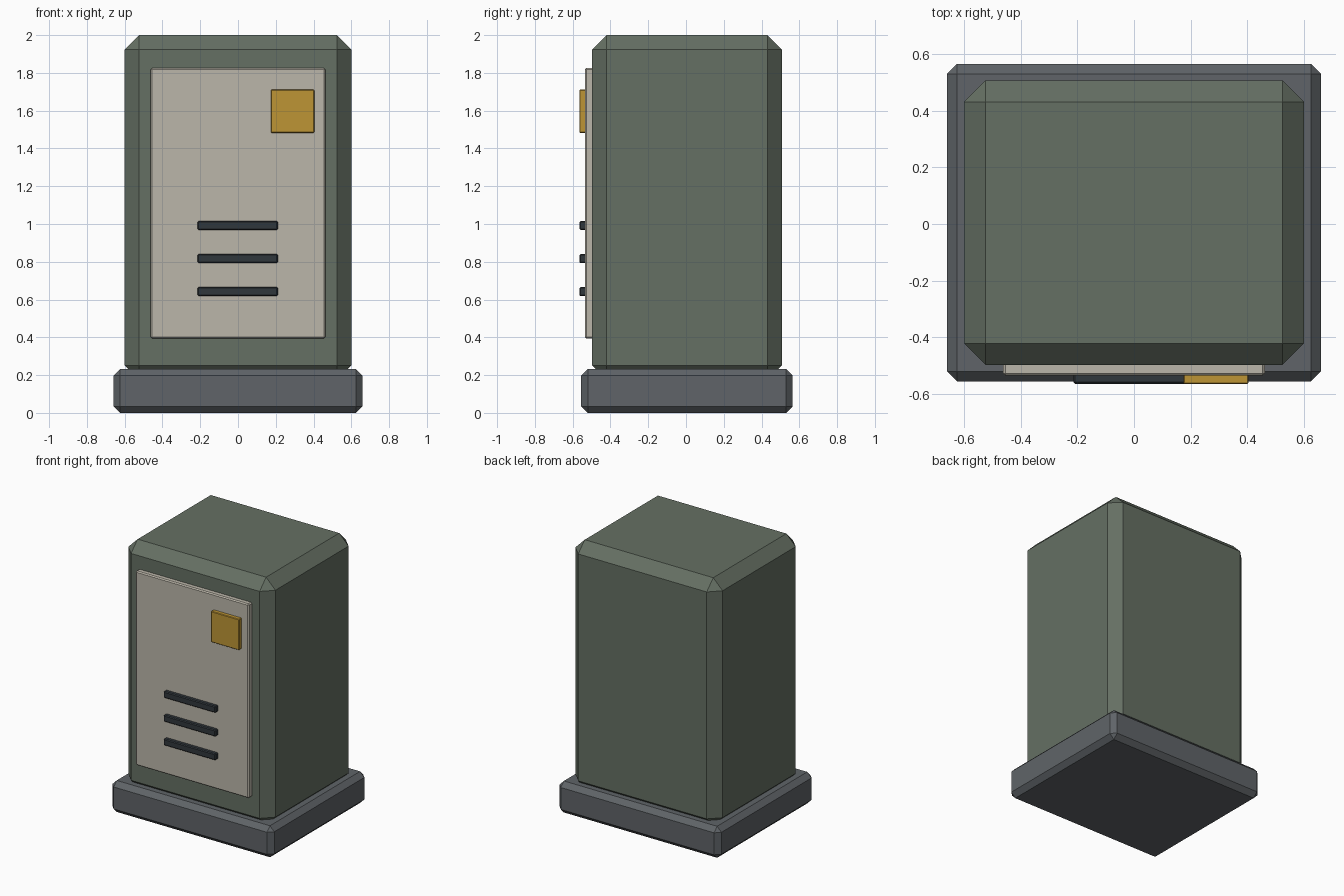
import bpy

if "Cube" in bpy.data.objects:
    bpy.data.objects.remove(bpy.data.objects["Cube"])


def material(name, rgb):
    mat = bpy.data.materials.new(name)
    mat.diffuse_color = (*rgb, 1)
    mat.use_nodes = True
    mat.node_tree.nodes["Principled BSDF"].inputs["Base Color"].default_value = mat.diffuse_color
    return mat


def box(name, low, high, bevel, mat):
    """Chamfered box spanning two opposite corners."""
    centre = [(a + b) / 2 for a, b in zip(low, high)]
    bpy.ops.mesh.primitive_cube_add(size=1, location=centre)
    ob = bpy.context.object
    ob.name = name
    ob.scale = [b - a for a, b in zip(low, high)]
    bpy.ops.object.transform_apply(location=False, rotation=False, scale=True)
    mod = ob.modifiers.new("chamfer", 'BEVEL')
    mod.width = bevel
    mod.segments = 1
    ob.data.materials.append(mat)
    return ob


green = material("green_paint", (0.13, 0.16, 0.125))
grey = material("plinth_grey", (0.115, 0.127, 0.138))
cream = material("panel_cream", (0.50, 0.47, 0.40))
yellow = material("badge_yellow", (0.51, 0.30, 0.035))
dark = material("slot_dark", (0.03, 0.038, 0.045))

# Plinth and cabinet body
box("plinth", (-0.66, -0.555, 0), (0.66, 0.565, 0.232), 0.035, grey)
box("cabinet_body", (-0.6, -0.497, 0.175), (0.6, 0.507, 2.0), 0.076, green)

# Front door panel with its square plate
box("door_panel", (-0.462, -0.535, 0.394), (0.462, -0.475, 1.826), 0.008, cream)
box("warning_plate", (0.174, -0.565, 1.483), (0.404, -0.53, 1.711), 0.004, yellow)

# Three vent bars
for i in range(3):
    z = 0.642 + 0.175 * i
    box(f"vent_bar_{i + 1}", (-0.214, -0.564, z - 0.024), (0.211, -0.525, z + 0.024), 0.006, dark)
